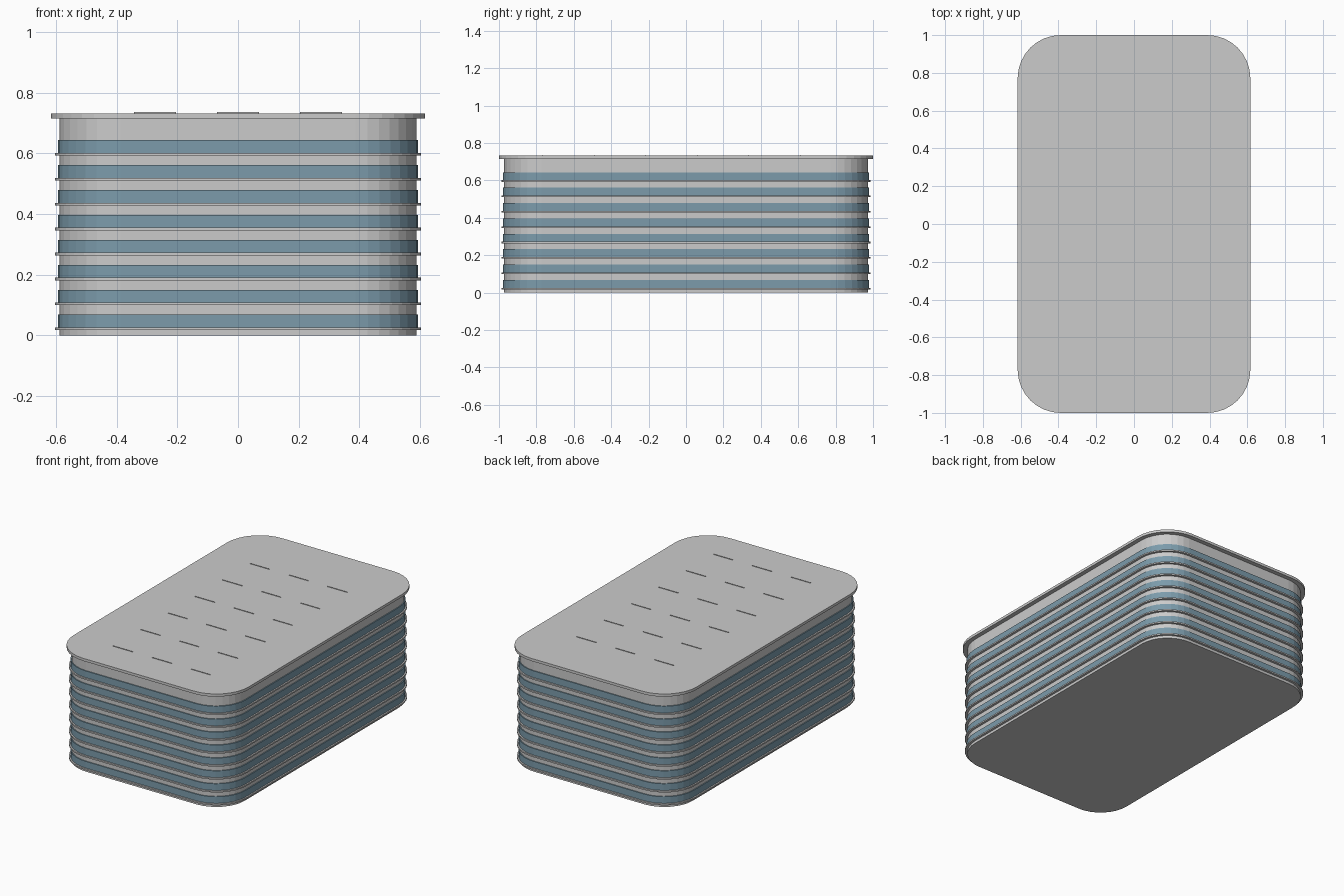
import bpy, bmesh, math

if "Cube" in bpy.data.objects:
    bpy.data.objects.remove(bpy.data.objects["Cube"])

SEGMENTS = 8      # facets per rounded corner
FLOORS = 8
PITCH = 0.0822


def rounded_slab(name, hx, hy, radius, z0, z1, material=None):
    """Upright prism with a rounded-rectangle outline."""
    bm = bmesh.new()
    ring = []
    for corner, (sx, sy) in enumerate([(1, 1), (-1, 1), (-1, -1), (1, -1)]):
        for i in range(SEGMENTS + 1):
            a = math.pi / 2 * (corner + i / SEGMENTS)
            ring.append(bm.verts.new((sx * (hx - radius) + radius * math.cos(a),
                                      sy * (hy - radius) + radius * math.sin(a), z0)))
    base = bm.faces.new(ring)
    top = bmesh.ops.extrude_face_region(bm, geom=[base])["geom"]
    bmesh.ops.translate(bm, vec=(0, 0, z1 - z0),
                        verts=[v for v in top if isinstance(v, bmesh.types.BMVert)])
    bmesh.ops.recalc_face_normals(bm, faces=bm.faces)
    mesh = bpy.data.meshes.new(name)
    bm.to_mesh(mesh)
    bm.free()
    obj = bpy.data.objects.new(name, mesh)
    bpy.context.collection.objects.link(obj)
    if material:
        mesh.materials.append(material)
    return obj


glass = bpy.data.materials.new("blue_glass")
glass.diffuse_color = (0.2, 0.33, 0.41, 1)
glass.use_nodes = True
glass.node_tree.nodes["Principled BSDF"].inputs["Base Color"].default_value = glass.diffuse_color

# Main building body and overhanging roof
rounded_slab("building_body", 0.588, 0.972, 0.2, 0, 0.716)
rounded_slab("roof_slab", 0.616, 1.0, 0.228, 0.715, 0.732)

# Window band and sill ledge on every floor
for f in range(FLOORS):
    z = 0.026 + f * PITCH
    rounded_slab(f"window_band_{f + 1}", 0.594, 0.978, 0.206, z, z + 0.042, glass)
    rounded_slab(f"sill_ledge_{f + 1}", 0.603, 0.987, 0.215, z - 0.009, z)

# Thin roof strips in a 3 x 6 grid
for row in range(6):
    for col in range(3):
        bpy.ops.mesh.primitive_cube_add(
            size=1, location=((col - 1) * 0.2735, -0.765 + row * 0.275, 0.733))
        strip = bpy.context.object
        strip.name = f"roof_strip_{row + 1}_{col + 1}"
        strip.scale = (0.137, 0.003, 0.005)
